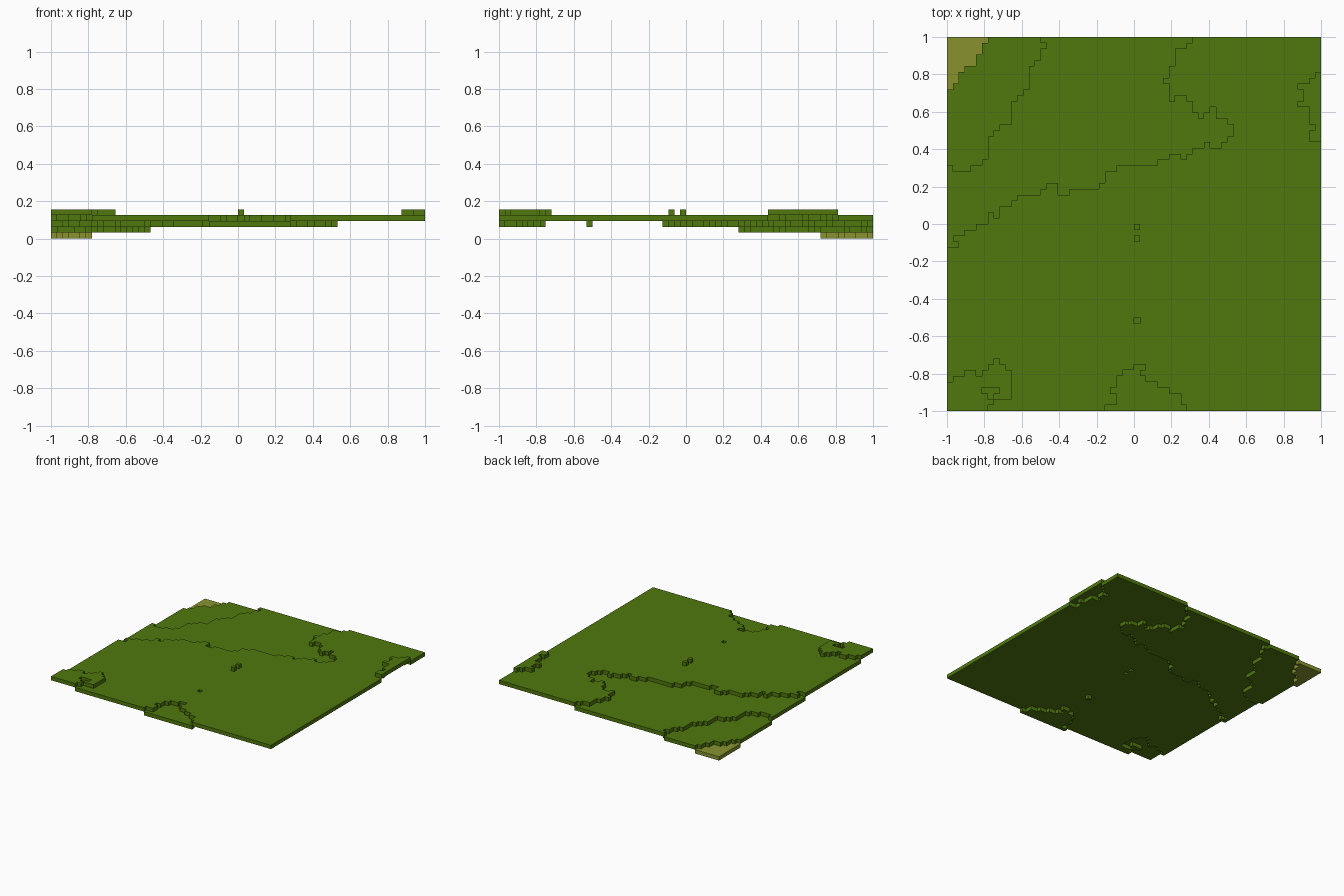
import bpy

if "Cube" in bpy.data.objects:
    bpy.data.objects.remove(bpy.data.objects["Cube"])

N = 64            # cells per side
S = 2.0 / N       # cell size, also the height of one terrace


def material(name, rgb):
    mat = bpy.data.materials.new(name)
    mat.use_nodes = True
    mat.diffuse_color = (*rgb, 1)
    mat.node_tree.nodes["Principled BSDF"].inputs["Base Color"].default_value = (*rgb, 1)
    return mat


grass = material("grass green", (0.080, 0.190, 0.0042))
sand = material("sand", (0.250, 0.290, 0.028))

# Stepped outlines in cells: each pair means "go across to x, then along to y"
SHORE = [(0, 55), (1, 56), (2, 58), (3, 59), (5, 61), (6, 63), (7, 64)]
LOW_BANK = [(0, 42), (1, 41), (4, 42), (6, 43), (7, 47), (8, 48), (9, 49), (11, 53),
            (12, 54), (13, 55), (14, 59), (15, 60), (16, 62), (17, 63), (16, 64)]
VALLEY = [(0, 28), (2, 29), (1, 30), (3, 31), (5, 32), (7, 34), (8, 33), (9, 35),
          (11, 36), (12, 37), (16, 38), (17, 39), (19, 37), (21, 38), (26, 39),
          (27, 41), (29, 42), (36, 43), (38, 44), (40, 43), (41, 44), (42, 45),
          (44, 46), (45, 45), (47, 46), (48, 47), (49, 49), (48, 50), (46, 52),
          (45, 51), (44, 50), (43, 51), (42, 53), (41, 54), (39, 53), (38, 56),
          (37, 57), (38, 59), (39, 62), (41, 63), (42, 64)]
FRONT_DIP = [(27, 1), (29, 3), (28, 4), (29, 6), (30, 7), (32, 8), (34, 7),
             (33, 6), (34, 5), (36, 4), (38, 3), (40, 1), (41, 0)]
EAST_RISE = [(64, 58), (63, 57), (62, 56), (60, 55), (61, 53), (60, 52),
             (62, 49), (63, 48), (62, 46)]
WEST_RISE = [(0, 5), (1, 6), (3, 7), (5, 6), (6, 7), (7, 8), (8, 9), (9, 8),
             (10, 7), (11, 2), (8, 1), (7, 0)]
WEST_HOLLOW = [(6, 3), (7, 2), (8, 3), (9, 4)]


def region(outline):
    """Set of cells inside a stepped outline (even-odd rule on its upright edges)."""
    edges = [(x, *sorted((outline[i - 1][1], y))) for i, (x, y) in enumerate(outline)]
    return {(c, r) for c in range(N) for r in range(N)
            if sum(x > c and lo <= r < hi for x, lo, hi in edges) % 2}


def terrace(name, cells, level, mat):
    """One-cell-thick slab over the cells, with walls only on its border."""
    verts, faces, index = [], [], {}

    def v(x, y, z):
        if (x, y, z) not in index:
            index[x, y, z] = len(verts)
            verts.append((x * S - 1, y * S - 1, z * S))
        return index[x, y, z]

    lo, hi = level, level + 1
    for c, r in sorted(cells):
        ring = [(c, r), (c + 1, r), (c + 1, r + 1), (c, r + 1)]
        faces.append([v(x, y, hi) for x, y in ring])
        faces.append([v(x, y, lo) for x, y in reversed(ring)])
        for i, (dx, dy) in enumerate([(0, -1), (1, 0), (0, 1), (-1, 0)]):
            if (c + dx, r + dy) not in cells:
                a, b = ring[i], ring[(i + 1) % 4]
                faces.append([v(*a, lo), v(*b, lo), v(*b, hi), v(*a, hi)])
    mesh = bpy.data.meshes.new(name)
    mesh.from_pydata(verts, [], faces)
    mesh.materials.append(mat)
    bpy.context.collection.objects.link(bpy.data.objects.new(name, mesh))


# Nested regions, including the single-cell bumps and pit near the middle
everything = {(c, r) for c in range(N) for r in range(N)}
shore = region(SHORE)
low = region(LOW_BANK) - shore
valley = (region(VALLEY) - low - shore) | region(FRONT_DIP) | {(32, 15)}
rises = region(EAST_RISE) | (region(WEST_RISE) - region(WEST_HOLLOW)) | {(32, 29), (32, 31)}
plain = everything - shore - low - valley - rises

terrace("sand_corner", shore, 0, sand)
terrace("low_grass_bank", low, 1, grass)
terrace("grass_valley", valley, 2, grass)
terrace("grass_plain", plain, 3, grass)
terrace("grass_rises", rises, 4, grass)
